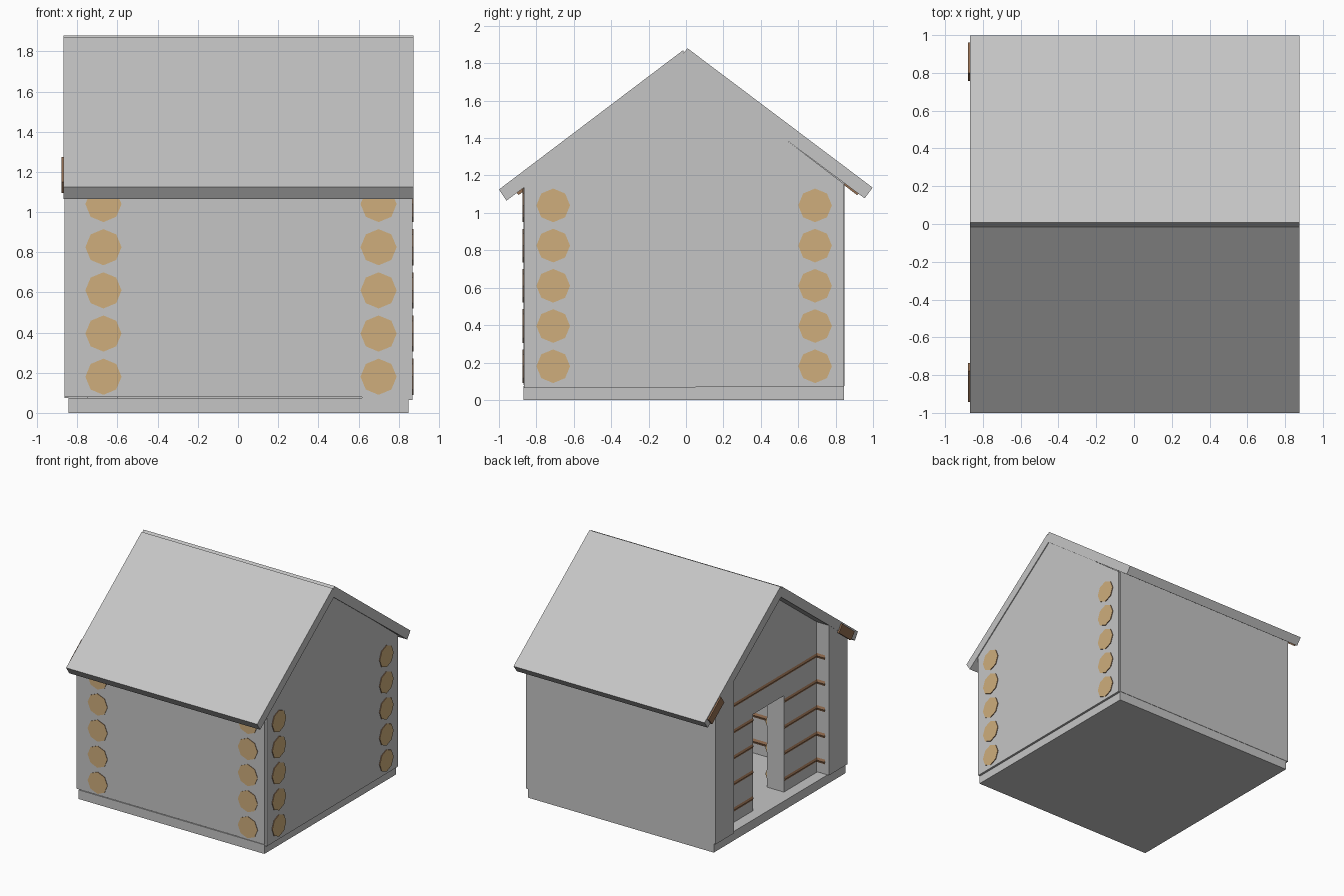
import bpy, bmesh, math
from mathutils import Matrix, Vector

if "Cube" in bpy.data.objects:
    bpy.data.objects.remove(bpy.data.objects["Cube"])


def material(name, rgb):
    m = bpy.data.materials.new(name)
    m.diffuse_color = (*rgb, 1)
    m.use_nodes = True
    m.node_tree.nodes["Principled BSDF"].inputs["Base Color"].default_value = m.diffuse_color
    return m


GREY = material("grey", (0.56, 0.56, 0.56))
TAN = material("cut_wood", (0.62, 0.42, 0.2))
BROWN = material("bark_brown", (0.3, 0.16, 0.085))


def finish(name, bm, mats):
    bmesh.ops.recalc_face_normals(bm, faces=bm.faces)
    me = bpy.data.meshes.new(name)
    bm.to_mesh(me)
    bm.free()
    for m in mats:
        me.materials.append(m)
    ob = bpy.data.objects.new(name, me)
    bpy.context.collection.objects.link(ob)
    return ob


def slab(name, profile, x0, x1, mat=GREY):
    """Extrude a (y, z) profile along x."""
    bm = bmesh.new()
    f = bm.faces.new([bm.verts.new((x0, y, z)) for y, z in profile])
    ext = bmesh.ops.extrude_face_region(bm, geom=[f])
    vs = [g for g in ext["geom"] if isinstance(g, bmesh.types.BMVert)]
    bmesh.ops.translate(bm, vec=(x1 - x0, 0, 0), verts=vs)
    bmesh.ops.triangulate(bm, faces=[g for g in bm.faces if len(g.verts) > 4])
    return finish(name, bm, [mat])


def log(name, a, b):
    """Octagonal log with brown bark and tan cut ends."""
    a, b = Vector(a), Vector(b)
    d = b - a
    bm = bmesh.new()
    bmesh.ops.create_cone(bm, cap_ends=True, segments=8, radius1=0.09,
                          radius2=0.09, depth=d.length)
    # turn the axis from z to x or y
    if abs(d.x) > abs(d.y):
        rot = Matrix.Rotation(math.pi / 2, 4, 'Y')
    else:
        rot = Matrix.Rotation(math.pi / 2, 4, 'X')
    bmesh.ops.transform(bm, matrix=Matrix.Translation((a + b) / 2) @ rot,
                        verts=bm.verts)
    for f in bm.faces:
        f.material_index = 1 if len(f.verts) == 8 else 0
    return finish(name, bm, [BROWN, TAN])


# floor
slab("floor", [(-0.87, 0), (0.845, 0), (0.845, 0.075), (-0.87, 0.075)], -0.845, 0.85)

# long side walls, sloped at the top to meet the roof
slab("front_wall", [(-0.87, 0.08), (-0.628, 0.08), (-0.628, 1.33), (-0.87, 1.15)], -0.865, 0.85)
slab("back_wall", [(0.848, 0.075), (0.848, 1.16), (0.608, 1.34), (0.608, 0.075)], -0.865, 0.85)

# closed gable wall on the right
slab("gable_wall", [(-0.865, 0.065), (0.844, 0.07), (0.844, 1.155), (0, 1.8), (-0.865, 1.15)],
     0.618, 0.868)

# recessed gable wall on the left, with a doorway
slab("door_wall", [(-0.65, 0.07), (-0.2, 0.07), (-0.2, 0.87), (0.2, 0.87), (0.2, 0.07),
                   (0.65, 0.07), (0.65, 1.3), (0, 1.8), (-0.65, 1.3)], -0.753, -0.597)

# logs set into the walls, their ends showing on the front and right
for i in range(5):
    z = 0.18 + 0.215 * i
    for side, y in (("front", -0.71), ("back", 0.69)):
        log(f"{side}_log_{i}", (-0.83, y, z), (0.874, y, z))
    log(f"right_log_{i}", (0.70, -0.874, z), (0.70, 0.8, z))
    if i < 4:
        log(f"door_log_front_{i}", (-0.67, -0.874, z), (-0.67, -0.205, z))
        log(f"door_log_back_{i}", (-0.67, 0.205, z), (-0.67, 0.8, z))
    else:
        log(f"door_log_{i}", (-0.67, -0.874, z), (-0.67, 0.8, z))

# roof slabs
slab("roof_front", [(-1.0, 1.125), (-0.96, 1.065), (0.0, 1.79), (-0.015, 1.87)], -0.868, 0.875)
slab("roof_back", [(0.998, 1.135), (0.955, 1.078), (-0.04, 1.82), (0.008, 1.88)], -0.868, 0.875)

# brown end boards on the lower roof edges
board = [(0.962, 1.15), (0.915, 1.095), (0.757, 1.215), (0.80, 1.275)]
slab("roof_end_board_back", board, -0.88, -0.862, BROWN)
slab("roof_end_board_front", [(-y + 0.02, z) for y, z in board], -0.88, -0.862, BROWN)
